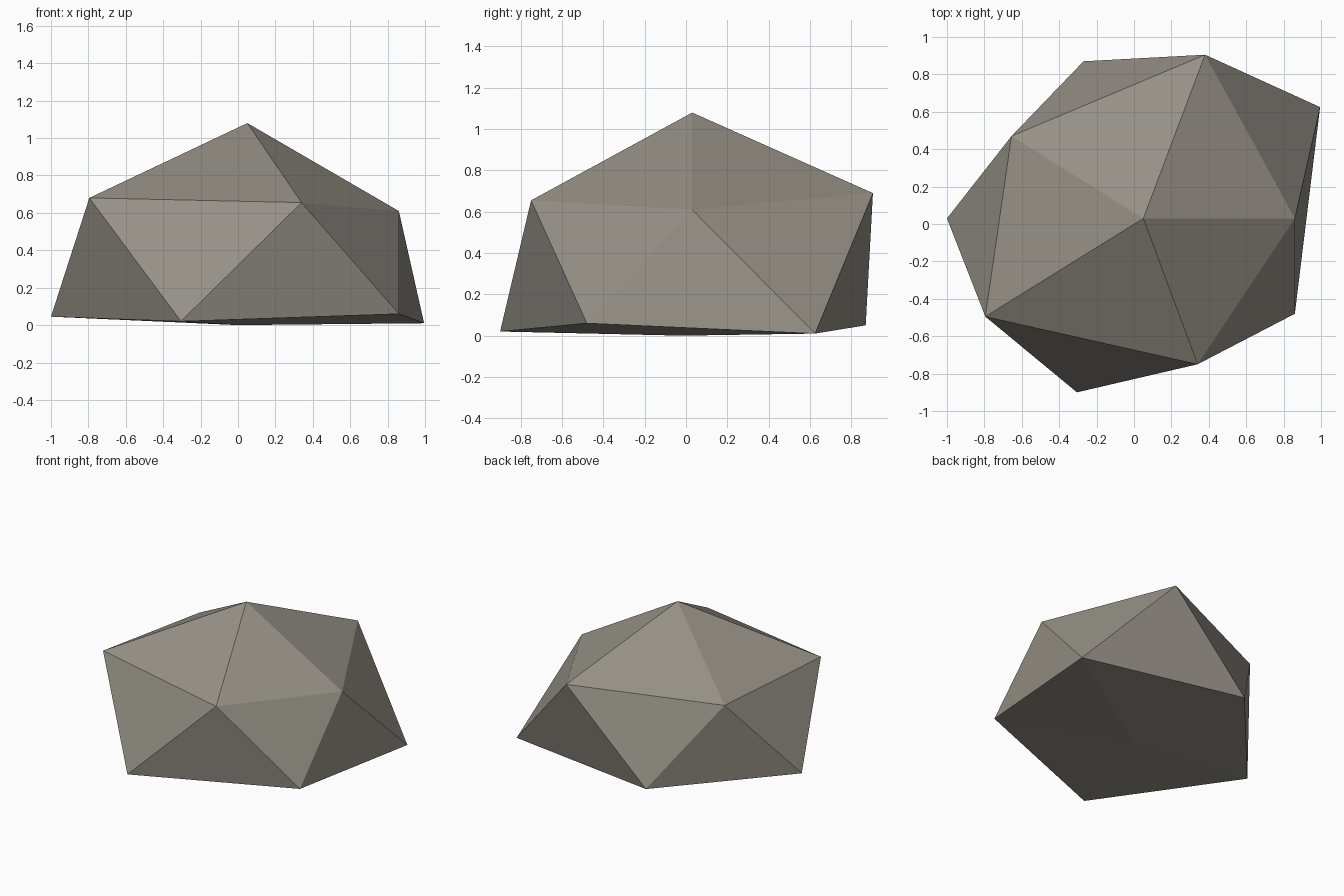
import bpy
import bmesh

if "Cube" in bpy.data.objects:
    bpy.data.objects.remove(bpy.data.objects["Cube"])

# Stone colour
stone = bpy.data.materials.new("grey_brown_stone")
stone.diffuse_color = (0.30, 0.28, 0.24, 1)
stone.use_nodes = True
stone.node_tree.nodes["Principled BSDF"].inputs["Base Color"].default_value = stone.diffuse_color

# Irregular icosahedron: peak, two five-point rings, nearly flat base
peak = (0.05, 0.03, 1.08)
upper = [(0.86, 0.03, 0.61), (0.38, 0.905, 0.69), (-0.655, 0.47, 0.64),
         (-0.795, -0.495, 0.68), (0.34, -0.75, 0.655)]
lower = [(0.995, 0.625, 0.01), (-0.27, 0.87, 0.05), (-1.0, 0.03, 0.045),
         (-0.305, -0.90, 0.02), (0.86, -0.48, 0.06)]
base = (0.0, -0.02, 0.0)

bm = bmesh.new()
top = bm.verts.new(peak)
bottom = bm.verts.new(base)
u = [bm.verts.new(p) for p in upper]
l = [bm.verts.new(p) for p in lower]
for i in range(5):
    j = (i + 1) % 5
    bm.faces.new((top, u[i], u[j]))       # cap
    bm.faces.new((u[i], l[i], u[j]))      # sides
    bm.faces.new((l[i], l[j], u[j]))
    bm.faces.new((bottom, l[j], l[i]))    # underside
bmesh.ops.recalc_face_normals(bm, faces=bm.faces)

mesh = bpy.data.meshes.new("rock")
bm.to_mesh(mesh)
bm.free()
mesh.materials.append(stone)
rock = bpy.data.objects.new("rock", mesh)
bpy.context.collection.objects.link(rock)
